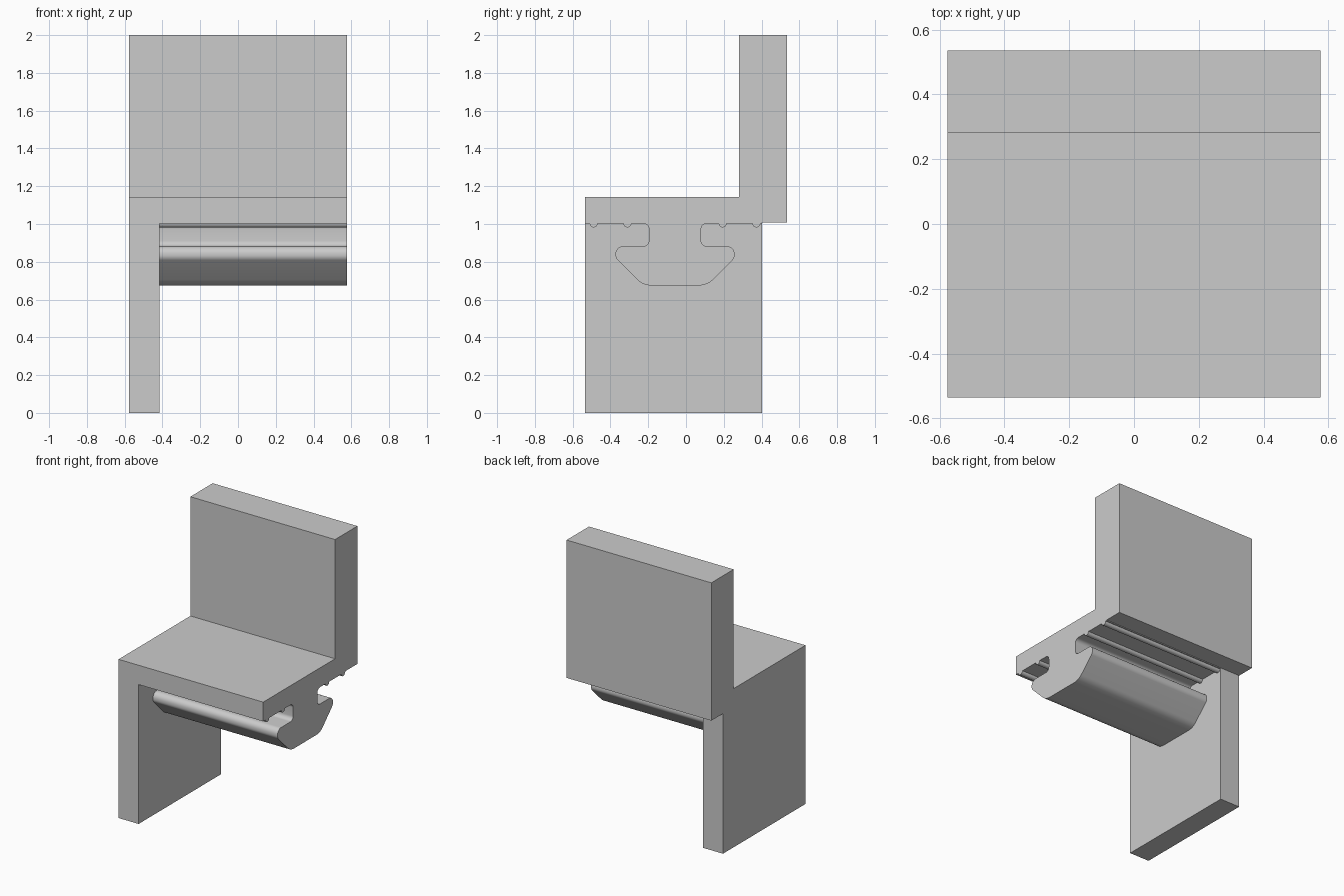
import bpy, bmesh, math
from mathutils import Vector

cube = bpy.data.objects.get("Cube")
if cube:
    bpy.data.objects.remove(cube, do_unlink=True)

grey = bpy.data.materials.new("light grey")
grey.use_nodes = True
colour = (0.6, 0.6, 0.6, 1)
grey.diffuse_color = colour
grey.node_tree.nodes["Principled BSDF"].inputs["Base Color"].default_value = colour

LEFT, RIGHT = -0.576, 0.576      # overall width
FRONT, REAR = -0.536, 0.402      # seat depth
UNDER, TOP = 1.003, 1.142        # seat thickness
MID = -0.058                     # centre line of the rail


def rounded(corner, before, after, radius, steps=8):
    """Points of a fillet arc replacing a corner."""
    c = Vector(corner)
    a = (Vector(before) - c).normalized()
    b = (Vector(after) - c).normalized()
    half = a.angle(b) / 2
    centre = c + (a + b).normalized() * radius / math.sin(half)
    start = c + a * radius / math.tan(half) - centre
    end = c + b * radius / math.tan(half) - centre
    sweep = start.angle(end)
    return [centre + (start * math.sin(sweep * (1 - i / steps))
                      + end * math.sin(sweep * i / steps)) / math.sin(sweep)
            for i in range(steps + 1)]


def ridge(offset, radius=0.021, steps=10):
    """Small half-round rib below the seat, running front to back."""
    return [Vector((offset - radius * math.cos(math.pi * i / steps),
                    UNDER - radius * math.sin(math.pi * i / steps)))
            for i in range(steps + 1)]


def extrude(name, outline, x0, x1):
    bm = bmesh.new()
    face = bm.faces.new([bm.verts.new((x0, y, z)) for y, z in outline])
    new = bmesh.ops.extrude_face_region(bm, geom=[face])["geom"]
    bmesh.ops.translate(bm, vec=(x1 - x0, 0, 0),
                        verts=[v for v in new if isinstance(v, bmesh.types.BMVert)])
    bmesh.ops.recalc_face_normals(bm, faces=bm.faces)
    mesh = bpy.data.meshes.new(name)
    bm.to_mesh(mesh)
    bm.free()
    mesh.materials.append(grey)
    obj = bpy.data.objects.new(name, mesh)
    bpy.context.collection.objects.link(obj)
    return obj


# Front half of the rail section, relative to its centre line: (y, z, fillet)
corners = [(-0.138, UNDER, 0.03), (-0.138, 0.882, 0.03), (-0.315, 0.882, 0.04),
           (-0.315, 0.82, 0.04), (-0.17, 0.675, 0.1)]
path = [(-0.4, UNDER)] + [c[:2] for c in corners] + [(0, 0.675)]
half = ridge(-0.431) + ridge(-0.252)
for i, (y, z, r) in enumerate(corners):
    half += rounded((y, z), path[i], path[i + 2], r)

# Seat, back and rail share one section
section = [(MID + p.x, p.y) for p in half]
section += [(MID - p.x, p.y) for p in reversed(half)]
outline = [(FRONT, UNDER)] + section + [
    (REAR, UNDER), (REAR, 1.008), (0.535, 1.008), (0.535, 2),
    (0.281, 2), (0.281, TOP), (FRONT, TOP)]
body = extrude("seat_back_and_rail", outline, LEFT, RIGHT)

# Side leg, joined to the body
leg = extrude("side_leg", [(FRONT, 0), (REAR, 0), (REAR, TOP), (FRONT, TOP)], LEFT, -0.416)
leg.hide_render = True
join = body.modifiers.new("join leg", "BOOLEAN")
join.operation = "UNION"
join.solver = "EXACT"
join.object = leg
bpy.context.view_layer.objects.active = body
body.select_set(True)
bpy.ops.object.modifier_apply(modifier=join.name)
bpy.data.objects.remove(leg, do_unlink=True)

# Merge coplanar faces, then smooth only the fillets
bm = bmesh.new()
bm.from_mesh(body.data)
bmesh.ops.dissolve_limit(bm, angle_limit=0.01, verts=bm.verts, edges=bm.edges)
bm.to_mesh(body.data)
bm.free()
bpy.ops.object.shade_smooth_by_angle(angle=math.radians(30))
body.name = "seat_with_back_rail_and_leg"
